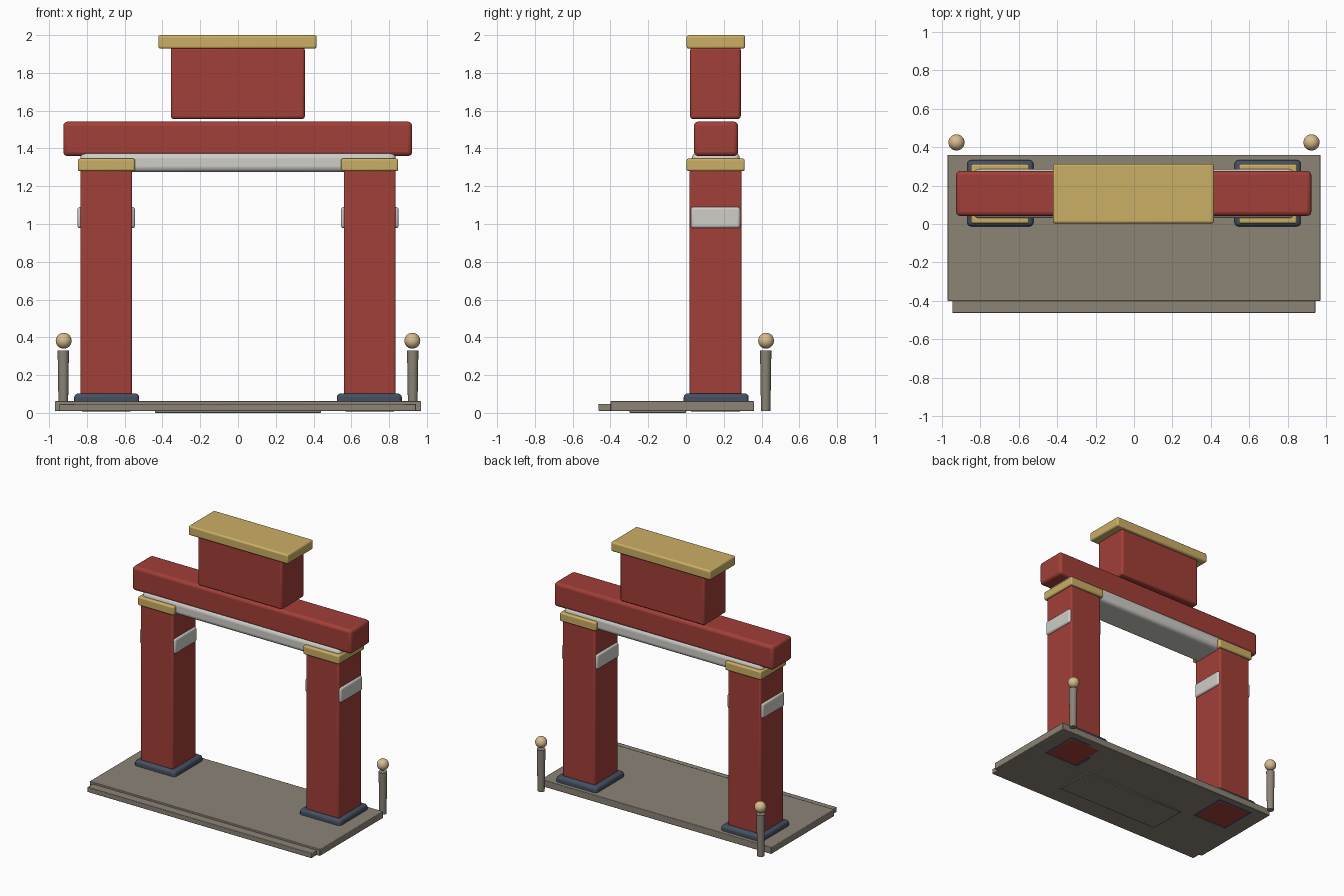
import bpy, math

if "Cube" in bpy.data.objects:
    bpy.data.objects.remove(bpy.data.objects["Cube"])


def material(name, rgb):
    m = bpy.data.materials.new(name)
    m.diffuse_color = (*rgb, 1)
    m.use_nodes = True
    m.node_tree.nodes["Principled BSDF"].inputs["Base Color"].default_value = m.diffuse_color
    return m


RED = material("red_lacquer", (0.36, 0.05, 0.04))
GOLD = material("gold_trim", (0.60, 0.43, 0.13))
STONE = material("stone", (0.26, 0.23, 0.18))
SLATE = material("slate", (0.06, 0.08, 0.12))
WHITE = material("white_plaster", (0.62, 0.61, 0.57))
TAN = material("tan", (0.68, 0.50, 0.27))


def finish(ob, name, mat):
    ob.name = name
    ob.data.materials.append(mat)
    bpy.ops.object.shade_smooth_by_angle(angle=math.radians(35))
    return ob


def box(name, mat, x, y, z, bevel=0.01, segments=3):
    """Rounded box from (min, max) ranges on each axis."""
    ranges = (x, y, z)
    bpy.ops.mesh.primitive_cube_add(size=1, location=[(a + b) / 2 for a, b in ranges])
    ob = bpy.context.object
    ob.scale = [b - a for a, b in ranges]
    bpy.ops.object.transform_apply(location=False, rotation=False, scale=True)
    mod = ob.modifiers.new("rounded_edges", "BEVEL")
    mod.width, mod.segments = bevel, segments
    return finish(ob, name, mat)


# Paved platform, front step and underside panel
box("platform", STONE, (-0.97, 0.97), (-0.40, 0.36), (0.01, 0.062), 0.004, 2)
box("front_step", STONE, (-0.945, 0.943), (-0.463, -0.38), (0.01, 0.048), 0.004, 2)
box("underside_panel", STONE, (-0.44, 0.44), (-0.30, 0.0), (0.0, 0.03), 0.003, 1)

for side, s in (("left", -1), ("right", 1)):
    def span(a, b):
        return tuple(sorted((s * a, s * b)))

    # Pillar with its plinth, band and capital
    box(f"{side}_plinth", SLATE, span(0.523, 0.867), (-0.012, 0.332), (0.01, 0.103), 0.02)
    box(f"{side}_pillar", RED, span(0.56, 0.835), (0.018, 0.295), (0.008, 1.285), 0.012)
    box(f"{side}_band", WHITE, span(0.545, 0.850), (0.026, 0.287), (0.978, 1.09), 0.014)
    box(f"{side}_capital", GOLD, span(0.545, 0.848), (0.003, 0.311), (1.28, 1.346), 0.01)

    # Bollard post with a ball floating just above it
    bpy.ops.mesh.primitive_cone_add(vertices=24, radius1=0.025, radius2=0.03,
                                    depth=0.318, location=(s * 0.925, 0.422, 0.17))
    finish(bpy.context.object, f"{side}_bollard", STONE)
    bpy.ops.mesh.primitive_uv_sphere_add(segments=24, ring_count=14, radius=0.042,
                                         location=(s * 0.923, 0.424, 0.382))
    finish(bpy.context.object, f"{side}_bollard_ball", TAN)

# Lintel, crossbeam and the crowning block with its cap
box("white_lintel", WHITE, (-0.835, 0.835), (0.03, 0.285), (1.275, 1.377), 0.03, 4)
box("crossbeam", RED, (-0.925, 0.922), (0.042, 0.276), (1.36, 1.542), 0.022)
box("crown_block", RED, (-0.356, 0.354), (0.022, 0.290), (1.556, 1.935), 0.015)
box("crown_cap", GOLD, (-0.422, 0.416), (0.003, 0.313), (1.928, 2.0), 0.012)
